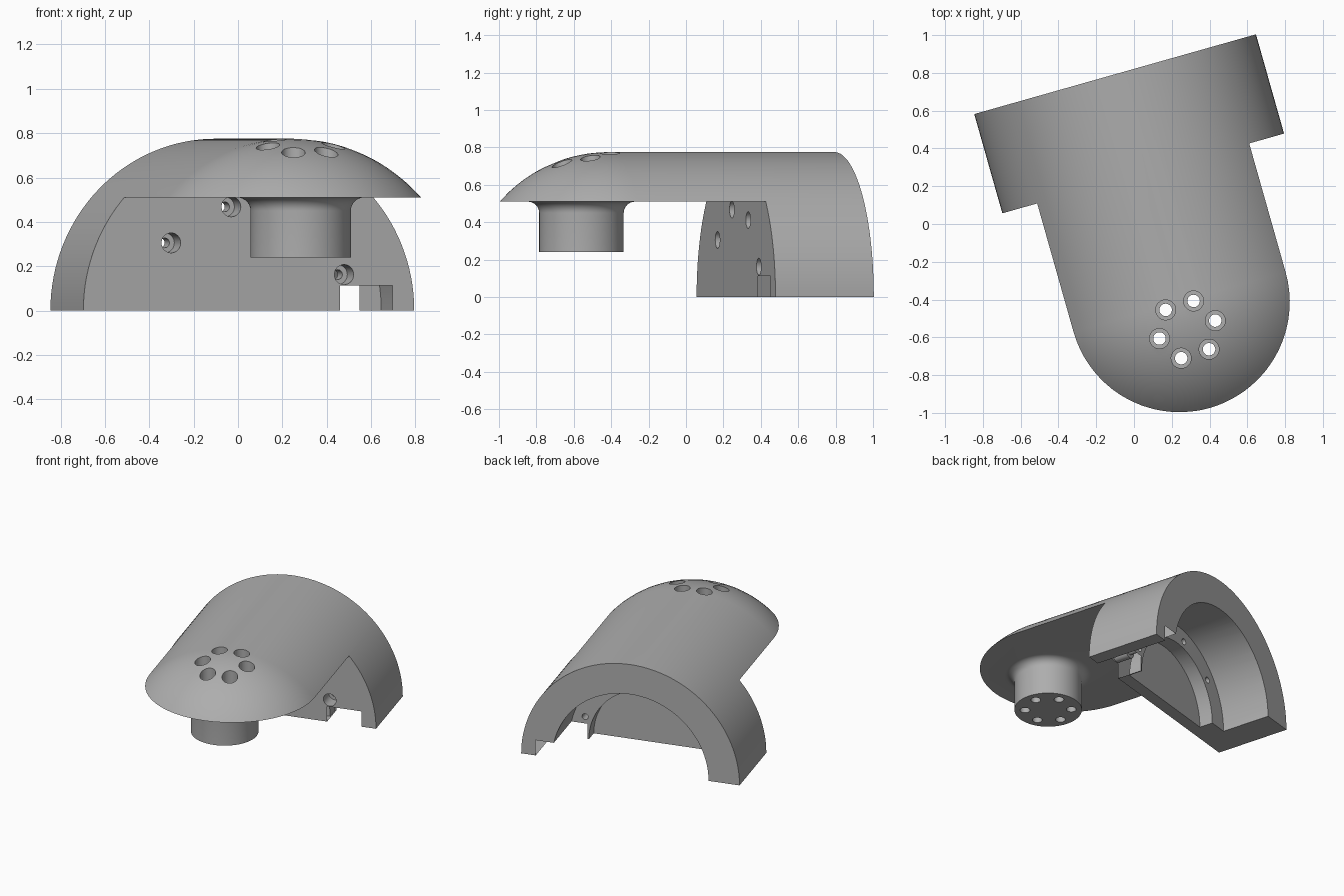
import bpy
import bmesh
import math
from mathutils import Matrix, Vector

cube = bpy.data.objects.get("Cube")
if cube:
    bpy.data.objects.remove(cube, do_unlink=True)

# Main dimensions; local -y runs from the open collar to the rounded nose
R = 0.775
COLLAR = 0.546
NOSE_Y = -1.253
BOSS_Y = -1.405
SHELF_Z = 0.51

grey = bpy.data.materials.new("plain grey")
grey.use_nodes = True
colour = (0.42, 0.42, 0.42, 1)
grey.diffuse_color = colour
grey.node_tree.nodes["Principled BSDF"].inputs["Base Color"].default_value = colour


def make_object(name, bm):
    bmesh.ops.recalc_face_normals(bm, faces=bm.faces)
    mesh = bpy.data.meshes.new(name)
    bm.to_mesh(mesh)
    bm.free()
    mesh.materials.append(grey)
    obj = bpy.data.objects.new(name, mesh)
    bpy.context.collection.objects.link(obj)
    return obj


def lathe(name, profile, axis, centre=(0, 0, 0), steps=96):
    """Revolve (radius, position) points about the y or z axis."""
    bm = bmesh.new()
    along = Vector(axis)
    points = [bm.verts.new(Vector((r, 0, 0)) + along * h) for r, h in profile]
    edges = [bm.edges.new(pair) for pair in zip(points, points[1:])]
    bmesh.ops.spin(bm, geom=points + edges, cent=(0, 0, 0), axis=axis,
                   angle=math.tau, steps=steps)
    bmesh.ops.remove_doubles(bm, verts=bm.verts, dist=1e-5)
    bmesh.ops.translate(bm, verts=bm.verts, vec=centre)
    return make_object(name, bm)


def rod(name, radius, start, end, axis, centre=(0, 0, 0), steps=32):
    return lathe(name, [(0, start), (radius, start), (radius, end), (0, end)],
                 axis, centre, steps)


def box(name, low, high):
    bm = bmesh.new()
    bmesh.ops.create_cube(bm, size=1)
    low, high = Vector(low), Vector(high)
    for v in bm.verts:
        v.co = (low + high) / 2 + Vector(a * b for a, b in zip(v.co, high - low))
    return make_object(name, bm)


def combine(target, tool, operation="DIFFERENCE"):
    mod = target.modifiers.new(tool.name, "BOOLEAN")
    mod.operation = operation
    mod.solver = "EXACT"
    mod.object = tool
    graph = bpy.context.evaluated_depsgraph_get()
    result = bpy.data.meshes.new_from_object(target.evaluated_get(graph))
    target.modifiers.clear()
    target.data = result
    bpy.data.objects.remove(tool, do_unlink=True)


Y, Z = (0, 1, 0), (0, 0, 1)

# Round-nosed barrel, cut to a half collar with a long flat-bottomed tongue
arc = [math.pi / 2 * i / 24 for i in range(25)]
profile = [(0, 0), (R, 0)] + [(R * math.cos(a), NOSE_Y - R * math.sin(a)) for a in arc[:-1]]
profile.append((0, NOSE_Y - R))
cover = lathe("rounded_cover", profile, Y, steps=128)
combine(cover, box("base_cut", (-2, -3, -2), (2, 1, 0)))
combine(cover, box("tongue_cut", (-2, -3, -1), (2, -COLLAR, SHELF_Z)))

# Stepped bore in the collar, leaving a thin front wall
combine(cover, rod("bore", 0.555, -0.36, 0.2, Y, steps=96))
combine(cover, rod("recess", 0.42, -0.46, 0.1, Y, steps=96))

# Square slot along the left leg
combine(cover, box("slot", (0.428, -1, -0.2), (0.672, 0.2, 0.113)))

# Counterbored screw holes around the collar shoulder
for degrees in (20, 60, 100, 140):
    a = math.radians(degrees)
    centre = (0.475 * math.cos(a), 0, 0.475 * math.sin(a))
    combine(cover, rod("screw_hole", 0.022, -COLLAR - 0.002, -0.3, Y, centre))
    combine(cover, rod("screw_head", 0.045, -COLLAR - 0.002, -0.44, Y, centre))

# Filleted boss under the nose
fillet = [(0.286 - 0.06 * math.cos(a), 0.45 + 0.06 * math.sin(a)) for a in arc[::3]]
boss = lathe("boss", [(0, 0.24), (0.226, 0.24)] + fillet + [(0.286, 0.54), (0, 0.54)],
             Z, (0, BOSS_Y, 0))
combine(cover, boss, "UNION")

# Ring of counterbored holes down through the boss
for i in range(6):
    a = math.radians(2 + 60 * i)
    centre = (0.155 * math.cos(a), BOSS_Y + 0.155 * math.sin(a), 0)
    combine(cover, rod("boss_hole", 0.033, 0.1, 1, Z, centre))
    combine(cover, rod("boss_hole_head", 0.053, 0.5, 1, Z, centre))

# Turn the part into place and smooth the curved faces
cover.data.transform(Matrix.Translation((-0.1, 0.793, 0))
                     @ Matrix.Rotation(math.radians(15.8), 4, "Z"))
bpy.ops.object.select_all(action="DESELECT")
cover.select_set(True)
bpy.context.view_layer.objects.active = cover
bpy.ops.object.shade_smooth_by_angle(angle=math.radians(30))
